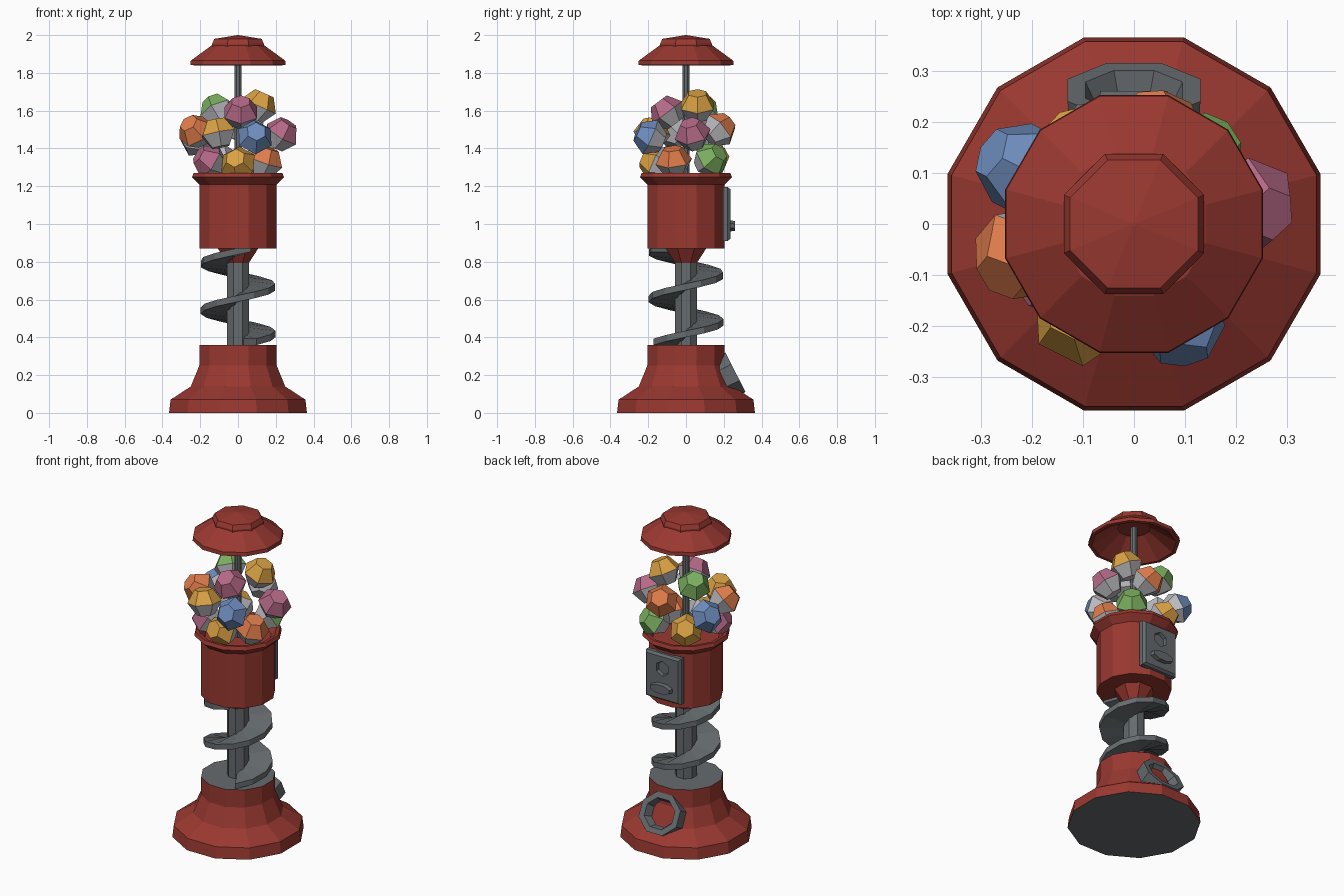
import bpy, bmesh, math
from mathutils import Vector, Matrix

if "Cube" in bpy.data.objects:
    bpy.data.objects.remove(bpy.data.objects["Cube"])

def mat(name, r, g, b):
    m = bpy.data.materials.new(name)
    m.diffuse_color = (r, g, b, 1)
    m.use_nodes = True
    m.node_tree.nodes["Principled BSDF"].inputs["Base Color"].default_value = m.diffuse_color
    return m

RED = mat("red paint", .32, .04, .03)
GREY = mat("dark metal", .13, .145, .155)
SHELL = mat("capsule grey", .50, .50, .53)
ORANGE = mat("capsule orange", .73, .20, .07)
BLUE = mat("capsule blue", .16, .27, .52)
GREEN = mat("capsule green", .20, .43, .115)
PINK = mat("capsule pink", .46, .14, .24)
YELLOW = mat("capsule yellow", .70, .36, .058)

def finish(name, bm, mats, matrix=None):
    bmesh.ops.recalc_face_normals(bm, faces=bm.faces)
    if matrix:
        bm.transform(matrix)
    me = bpy.data.meshes.new(name)
    bm.to_mesh(me)
    bm.free()
    for m in mats:
        me.materials.append(m)
    ob = bpy.data.objects.new(name, me)
    bpy.context.collection.objects.link(ob)
    return ob

def lathe_bm(profile, n):
    """Spin (half width across flats, z) points; both ends are capped."""
    bm = bmesh.new()
    rings = []
    for r, z in profile:
        r /= math.cos(math.pi / n)
        rings.append([bm.verts.new((r * math.cos(a), r * math.sin(a), z))
                      for a in ((k + .5) * 2 * math.pi / n for k in range(n))])
    for a, b in zip(rings, rings[1:]):
        for k in range(n):
            j = (k + 1) % n
            bm.faces.new((a[k], a[j], b[j], b[k]))
    bm.faces.new(rings[0])
    bm.faces.new(rings[-1])
    return bm

def lathe(name, profile, n, material, matrix=None):
    return finish(name, lathe_bm(profile, n), [material], matrix)

# Base with grey top and bottom plates
base = lathe("base", [(.365, 0), (.357, .07), (.25, .14), (.205, .25), (.205, .36)], 12, RED)
base.data.materials.append(GREY)
for p in base.data.polygons:
    if abs(p.normal.z) > .99:
        p.material_index = 1

# Column and funnel under the body
lathe("column", [(.058, .35), (.058, .83)], 8, GREY)
lathe("funnel", [(.055, .79), (.11, .875)], 8, RED)

# Body with flared, hollow collar
lathe("body", [(.205, .87), (.205, 1.21), (.243, 1.248), (.235, 1.27),
               (.215, 1.268), (.185, 1.225)], 12, RED)

# Lid, lid button and rod
lathe("lid", [(.09, 1.94), (.232, 1.84), (.252, 1.842), (.25, 1.865),
              (.14, 1.945), (.1, 1.95)], 12, RED)
lathe("lid_button", [(.137, 1.94), (.137, 1.955), (.125, 1.98), (.004, 2.0)], 8, RED)
lathe("rod", [(.018, 1.22), (.018, 1.945)], 8, GREY)

# Spiral ramp
bm = bmesh.new()
prev = None
steps, a0, a1 = 24, math.radians(-60), math.radians(650)
for i in range(steps + 1):
    a = a0 + (a1 - a0) * i / steps
    z = .417 + .25 * a / (2 * math.pi)
    ring = [bm.verts.new((r * math.cos(a), r * math.sin(a), z + dz))
            for r, dz in ((.04, -.016), (.198, -.016), (.198, .018), (.04, .018))]
    if prev:
        for k in range(4):
            j = (k + 1) % 4
            bm.faces.new((prev[k], prev[j], ring[j], ring[k]))
    else:
        bm.faces.new(ring)
    prev = ring
bm.faces.new(prev)
finish("spiral_ramp", bm, [GREY])

def facing(loc, axis, up=Vector((0, 0, 1))):
    """Matrix that points local z along axis, local y as near to up as it can."""
    z = Vector(axis).normalized()
    x = up.cross(z).normalized() if abs(z.z) < .99 else Vector((1, 0, 0))
    y = z.cross(x)
    return Matrix.Translation(loc) @ Matrix((x, y, z)).transposed().to_4x4()

# Coin plate on the back, with hexagonal recess
BACK = (0, 1, 0)
bm = bmesh.new()
lo = [bm.verts.new((x * .122, y * .143, 0)) for x, y in ((-1, -1), (1, -1), (1, 1), (-1, 1))]
mid = [bm.verts.new((v.co.x, v.co.y, .025)) for v in lo]
hi = [bm.verts.new((v.co.x * .9, v.co.y * .92, .04)) for v in lo]
for a, b in ((lo, mid), (mid, hi)):
    for k in range(4):
        j = (k + 1) % 4
        bm.faces.new((a[k], a[j], b[j], b[k]))
bm.faces.new(lo)
bm.faces.new(hi)
plate = finish("coin_plate", bm, [GREY], facing((0, .195, 1.053), BACK))
cutter = lathe("recess_cutter", [(.036, -.012), (.045, .03)], 6, GREY, facing((0, .227, 1.11), BACK))
cutter.hide_render = True
cutter.hide_viewport = True
cut = plate.modifiers.new("recess", 'BOOLEAN')
cut.operation = 'DIFFERENCE'
cut.object = cutter
cut.solver = 'EXACT'

# Turning handle: a flattened prism
lathe("coin_handle", [(.075, 0), (.065, .033)], 8, GREY,
      facing((0, .227, .99), BACK) @ Matrix.Diagonal((1, .4, 1, 1)))

# Prize chute at the back of the base
lathe("chute", [(.125, -.09), (.13, 0), (.095, 0), (.07, -.055)], 8, GREY,
      facing((0, .262, .215), (0, .89, .45)) @ Matrix.Diagonal((1, .9, 1, 1)))

# Capsules: coloured half faces along its axis, grey half opposite
R = .092
CAPSULES = [
    (ORANGE, (-.225, -.06, 1.49), (-.5, -.6, .6)),
    (YELLOW, (-.105, -.18, 1.48), (-.2, .1, 1)),
    (BLUE, (.09, -.19, 1.46), (.1, -.9, .4)),
    (PINK, (.23, .035, 1.475), (.5, -.2, .8)),
    (GREEN, (-.11, .08, 1.60), (-.4, .4, .8)),
    (PINK, (.015, -.1, 1.59), (0, -.6, .8)),
    (YELLOW, (.11, .06, 1.625), (.4, 0, .9)),
    (PINK, (-.15, -.09, 1.33), (-.8, -.3, .5)),
    (YELLOW, (0, -.16, 1.32), (-.2, -.9, .4)),
    (ORANGE, (.145, -.065, 1.33), (.3, -.1, .9)),
    (GREEN, (.125, .13, 1.34), (.5, .6, .5)),
    (ORANGE, (.045, .175, 1.50), (-.3, .7, .6)),
    (BLUE, (-.22, .11, 1.45), (-.8, .4, .45)),
    (YELLOW, (-.1, .14, 1.34), (-.4, .7, .5)),
]
for i, (colour, loc, axis) in enumerate(CAPSULES):
    half = [(.5 * R, .8 * R), (.82 * R, .42 * R), (.93 * R, 0)]
    half = [half[0], half[2]]
    bm = lathe_bm(half + [(half[0][0], -half[0][1])], 6)
    for f in bm.faces:
        f.material_index = 0 if f.calc_center_median().z > 0 else 1
    finish("capsule_%d" % (i + 1), bm, [colour, SHELL], facing(loc, axis))
